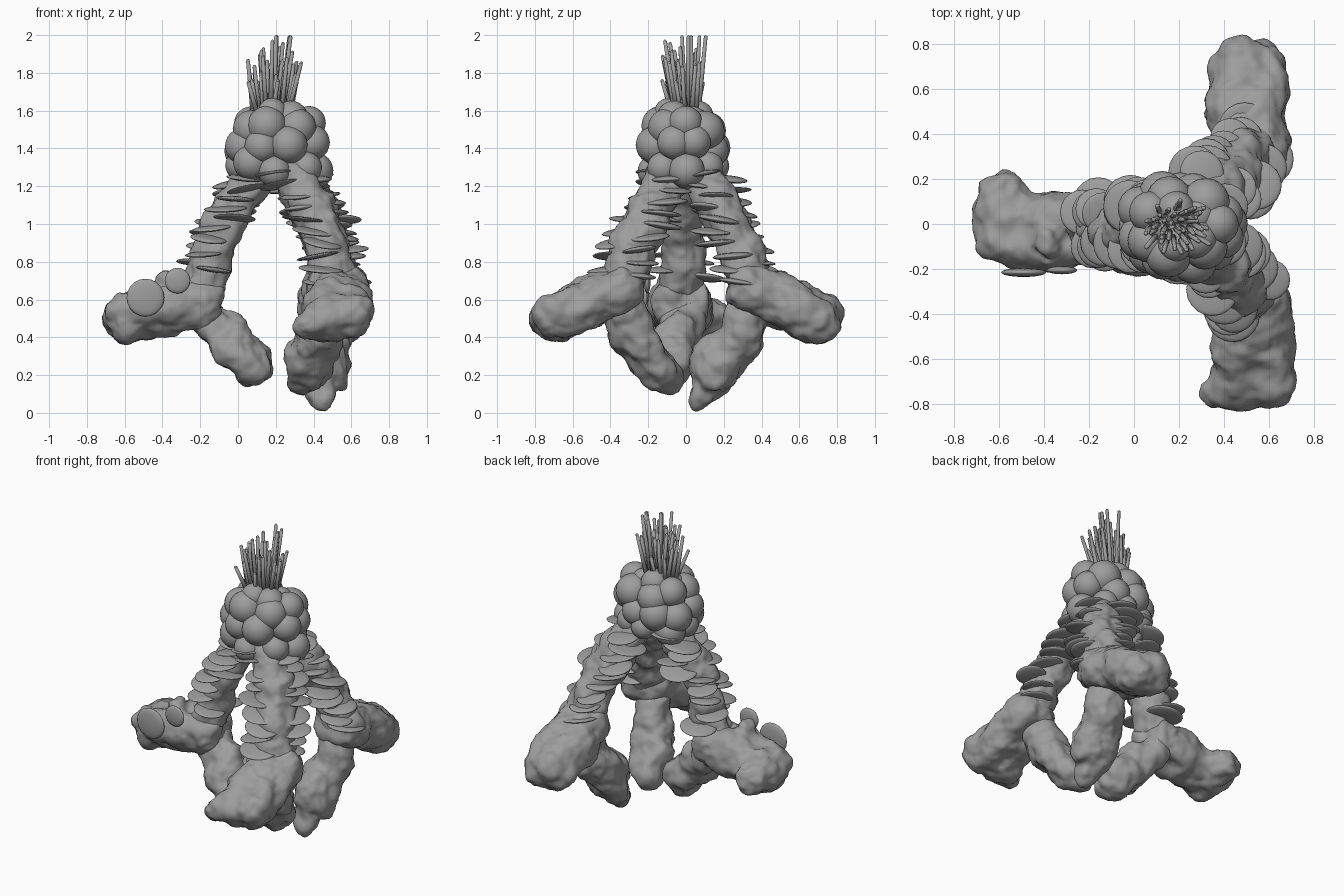
import bpy, bmesh, math, random
from mathutils import Vector, Matrix

if "Cube" in bpy.data.objects:
    bpy.data.objects.remove(bpy.data.objects["Cube"])

random.seed(11)
rough = bpy.data.textures.new("rough_noise", 'CLOUDS')
rough.noise_scale = 0.14
rough.noise_depth = 2
stone = bpy.data.materials.new("dark_grey")
stone.diffuse_color = (.34, .34, .34, 1)
stone.use_nodes = True
stone.node_tree.nodes["Principled BSDF"].inputs["Base Color"].default_value = stone.diffuse_color


def finish(name, bm):
    me = bpy.data.meshes.new(name)
    bm.to_mesh(me)
    bm.free()
    me.materials.append(stone)
    for p in me.polygons:
        p.use_smooth = True
    ob = bpy.data.objects.new(name, me)
    bpy.context.collection.objects.link(ob)
    return ob


def ball(bm, c, r, sub=3, scale=(1, 1, 1), rot=Matrix()):
    m = Matrix.Translation(c) @ rot @ Matrix.Diagonal((*scale, 1))
    bmesh.ops.create_icosphere(bm, subdivisions=sub, radius=r, matrix=m)


def rock(name, chains, strength=0.085):
    """Lumpy mass: chains of (x, y, z, radius) fused and roughened."""
    bm = bmesh.new()
    for pts in chains:
        ball(bm, pts[0][:3], pts[0][3])
        for a, b in zip(pts, pts[1:]):
            a, b = Vector(a), Vector(b)
            for i in range(1, 5):
                p = a.lerp(b, i / 4)
                ball(bm, p[:3], p[3])
    ob = finish(name, bm)
    m = ob.modifiers.new("fuse", 'REMESH')
    m.mode = 'VOXEL'
    m.voxel_size = 0.018
    m.use_smooth_shade = True
    m = ob.modifiers.new("soften", 'SMOOTH')
    m.factor = 0.5
    m.iterations = 4
    m = ob.modifiers.new("roughen", 'DISPLACE')
    m.texture = rough
    m.strength = strength
    m.mid_level = 0.5
    return ob


def lens(bm, c, r, thick, rot):
    ball(bm, c, r, 3, (1, 1, thick / r), rot)


# Three arms leaning out from the head
arms = {
    "left_arm": [(.11, 0, 1.27, .10), (-.02, -.01, 1.10, .105), (-.10, -.02, .94, .11), (-.19, -.02, .68, .12)],
    "back_arm": [(.28, .09, 1.27, .11), (.40, .18, 1.08, .125), (.48, .27, .88, .125), (.52, .35, .66, .12)],
    "front_arm": [(.28, -.08, 1.27, .11), (.40, -.18, 1.08, .125), (.48, -.27, .88, .125), (.52, -.35, .66, .12)],
}
# Big outward feet, each a bundle of chains
feet = {
    "left_foot": [
        [(-.59, .13, .51, .115), (-.59, -.06, .50, .125)],
        [(-.58, .0, .50, .13), (-.40, .0, .54, .14), (-.22, .02, .60, .13)],
        [(-.52, -.08, .52, .12), (-.30, -.07, .57, .13), (-.19, -.07, .57, .13)],
        [(-.38, -.08, .70, .065)]],
    "back_foot": [
        [(.46, .70, .50, .13), (.46, .50, .59, .145), (.48, .35, .67, .13)],
        [(.55, .69, .49, .13), (.55, .50, .59, .14), (.56, .34, .66, .13)]],
    "front_foot": [
        [(.36, -.76, .47, .075), (.45, -.71, .48, .10), (.60, -.70, .51, .12)],
        [(.47, -.68, .51, .13), (.48, -.50, .59, .14), (.50, -.35, .67, .13)],
        [(.59, -.66, .52, .125), (.57, -.50, .59, .135), (.57, -.34, .66, .12)]],
}
# Lower legs tucked back in toward the middle
legs = {
    "left_lower_leg": [
        [(-.17, -.02, .52, .11), (-.06, -.05, .40, .12), (.07, -.08, .27, .12)],
        [(-.02, -.11, .34, .12), (.11, -.11, .23, .09)]],
    "back_lower_leg": [
        [(.50, .34, .54, .11), (.47, .27, .36, .13), (.44, .16, .21, .12), (.44, .06, .065, .06)],
        [(.45, .30, .42, .10), (.46, .14, .26, .13), (.52, .15, .17, .06)]],
    "front_lower_leg": [
        [(.47, -.34, .54, .11), (.42, -.28, .40, .12), (.36, -.17, .26, .11), (.33, -.10, .17, .07)],
        [(.44, -.22, .34, .11), (.39, -.14, .20, .09)]],
}
for n, pts in arms.items():
    rock(n, [pts])
for n, chains in feet.items():
    rock(n, chains)
for n, chains in legs.items():
    rock(n, chains)

# Shelf-like discs, growing mostly from the two flanks of each arm
for n, pts in arms.items():
    bm = bmesh.new()
    out = math.atan2(pts[3][1] - pts[0][1], pts[3][0] - pts[0][0])
    count = 19
    for i in range(count):
        t = (i + .1) / count * 3
        k = min(int(t), 2)
        p = Vector(pts[k]).lerp(Vector(pts[k + 1]), t - k)
        ang = out + (1 if i % 2 else -1) * random.uniform(.7, 1.9)
        off = random.uniform(.08, .125)
        c = Vector((p[0] + off * math.cos(ang), p[1] + off * math.sin(ang), p[2]))
        tilt = Matrix.Rotation(random.uniform(-.2, .2), 4, 'X') @ Matrix.Rotation(random.uniform(-.2, .2), 4, 'Y')
        lens(bm, c, random.uniform(.09, .12), random.uniform(.013, .02), tilt)
    finish(n + "_discs", bm)

# Two upright discs on the face of the left foot
bm = bmesh.new()
upright = Matrix.Rotation(math.pi / 2, 4, 'X')
lens(bm, (-.49, -.215, .61), .10, .02, upright)
lens(bm, (-.32, -.205, .70), .068, .018, upright)
finish("left_foot_discs", bm)

# Clustered round head
bm = bmesh.new()
head = Vector((.205, -.01, 1.44))
ball(bm, head, .2, 3, (1.05, .95, .9))
for ring, (z, rad, num, r) in enumerate([(1.30, .185, 8, .088), (1.41, .185, 8, .10),
                                         (1.51, .155, 7, .095), (1.565, .09, 5, .085)]):
    for i in range(num):
        a = math.tau * (i + .5 * (ring % 2)) / num + random.uniform(-.12, .12)
        q = rad * random.uniform(.92, 1.06)
        c = (head.x + 1.06 * q * math.cos(a), head.y + .88 * q * math.sin(a), z + random.uniform(-.03, .03))
        ball(bm, c, r * random.uniform(.88, 1.12))
finish("head_cluster", bm)

# Tuft of thin stalks, splaying unevenly
bm = bmesh.new()
for i in range(40):
    a = i * 2.4
    q = math.sqrt((i + .5) / 40)
    base = Vector((.18 + .10 * q * math.cos(a), .07 * q * math.sin(a), 1.56))
    top = Vector((.19 + .16 * q * math.cos(a) + random.uniform(-.02, .02),
                  -.02 + .13 * q * math.sin(a) + random.uniform(-.02, .02), random.uniform(1.74, 1.98)))
    if i % 8 == 0:
        top.z = 1.99
    d = top - base
    rot = d.to_track_quat('Z', 'Y').to_matrix().to_4x4()
    bmesh.ops.create_cone(bm, cap_ends=True, segments=8, radius1=.014, radius2=.010, depth=d.length,
                          matrix=Matrix.Translation((base + top) / 2) @ rot)
    ball(bm, top, .010, 1)
finish("tuft_stalks", bm)
